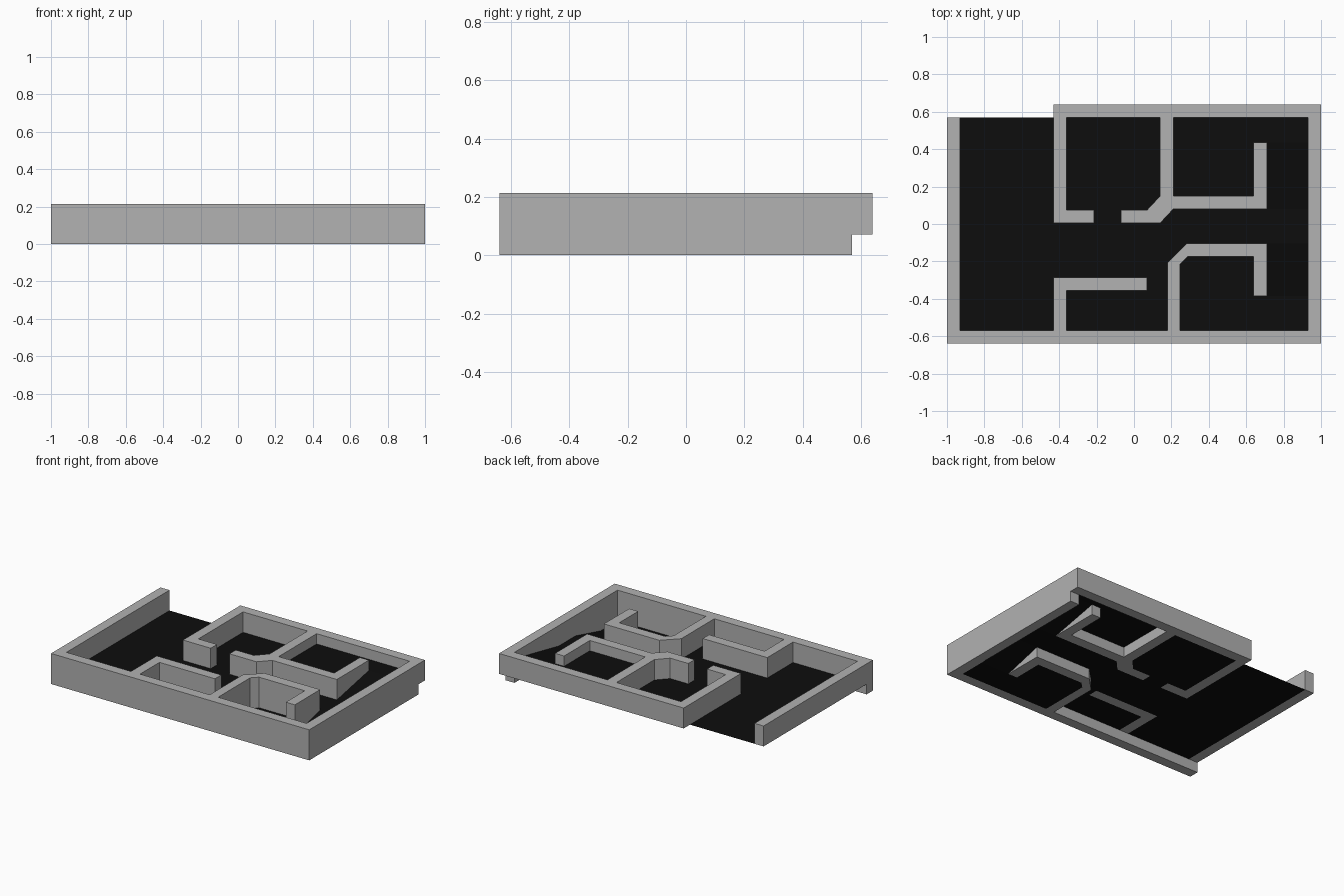
import bpy, bmesh

if "Cube" in bpy.data.objects:
    bpy.data.objects.remove(bpy.data.objects["Cube"])

TOP, MID, HIGH = 0.214, 0.071, 0.142   # wall top, main floor, raised floor
FR, BK = -0.57, 0.57                   # inner faces of front and back walls


def material(name, v):
    m = bpy.data.materials.new(name)
    m.diffuse_color = (v, v, v, 1)
    m.use_nodes = True
    m.node_tree.nodes["Principled BSDF"].inputs["Base Color"].default_value = m.diffuse_color
    return m


wall_grey = material("wall grey", 0.445)
floor_black = material("floor black", 0.004)


def finish(name, bm, mat):
    me = bpy.data.meshes.new(name)
    bm.to_mesh(me)
    bm.free()
    me.materials.append(mat)
    ob = bpy.data.objects.new(name, me)
    bpy.context.collection.objects.link(ob)
    return ob


def wall(name, pts, z0):
    """Plan outline raised from z0 to the common wall top."""
    bm = bmesh.new()
    face = bm.faces.new([bm.verts.new((x, y, z0)) for x, y in pts])
    ext = bmesh.ops.extrude_face_region(bm, geom=[face])["geom"]
    verts = [g for g in ext if isinstance(g, bmesh.types.BMVert)]
    bmesh.ops.translate(bm, verts=verts, vec=(0, 0, TOP - z0))
    if not any(f.normal.z < 0 and f.calc_center_median().z < z0 + 1e-4 for f in bm.faces):
        pass
    bmesh.ops.recalc_face_normals(bm, faces=bm.faces)
    finish(name, bm, wall_grey)


def rect(x0, x1, y0, y1):
    return [(x0, y0), (x1, y0), (x1, y1), (x0, y1)]


def floor(name, pts, height):
    """Thin sheet; height is a function of y so ramps use the same helper."""
    bm = bmesh.new()
    f = bm.faces.new([bm.verts.new((x, y, height(y))) for x, y in pts])
    f.normal_update()
    if f.normal.z < 0:
        f.normal_flip()
    finish(name, bm, floor_black)


# Outer walls: front and right reach the ground, back and left start at main floor level
wall("front_wall", rect(-1, 1, -0.64, FR), 0)
wall("right_wall", rect(0.93, 1, FR, BK), 0)
wall("left_wall", rect(-1, -0.93, FR, BK), MID)
wall("back_wall", rect(-0.43, 1, BK, 0.64), MID)

# Inner partitions
wall("back_left_partition",
     [(-0.43, 0.005), (-0.215, 0.005), (-0.215, 0.075), (-0.36, 0.075),
      (-0.36, BK), (-0.43, BK)], MID)
wall("back_right_partition",
     [(-0.07, 0.005), (0.14, 0.005), (0.21, 0.08), (0.71, 0.08), (0.71, 0.435),
      (0.64, 0.435), (0.64, 0.15), (0.21, 0.15), (0.21, BK), (0.14, BK),
      (0.14, 0.15), (0.07, 0.075), (-0.07, 0.075)], MID)
wall("front_left_partition",
     [(-0.43, FR), (-0.36, FR), (-0.36, -0.355), (0.07, -0.355),
      (0.07, -0.285), (-0.43, -0.285)], MID)
wall("front_right_partition",
     [(0.18, FR), (0.245, FR), (0.245, -0.215), (0.285, -0.175), (0.64, -0.175),
      (0.64, -0.385), (0.71, -0.385), (0.71, -0.105), (0.28, -0.105),
      (0.18, -0.205)], 0)

# Main floor, following the wall faces around hall, corridor and two rooms
floor("main_floor",
      [(-0.93, FR), (-0.43, FR), (-0.43, -0.285), (0.07, -0.285), (0.07, -0.355),
       (-0.36, -0.355), (-0.36, FR), (0.18, FR), (0.18, -0.205), (0.28, -0.105),
       (0.93, -0.105), (0.93, 0.08), (0.21, 0.08), (0.14, 0.005), (-0.07, 0.005),
       (-0.07, 0.075), (0.07, 0.075), (0.14, 0.15), (0.14, BK), (-0.36, BK),
       (-0.36, 0.075), (-0.215, 0.075), (-0.215, 0.005), (-0.43, 0.005),
       (-0.43, BK), (-0.93, BK)], lambda y: MID)

# Sunken front room and raised back room
floor("sunken_floor",
      [(0.245, FR), (0.93, FR), (0.93, -0.385), (0.64, -0.385), (0.64, -0.175),
       (0.285, -0.175), (0.245, -0.215)], lambda y: 0)
floor("raised_floor",
      [(0.21, 0.15), (0.64, 0.15), (0.64, 0.435), (0.93, 0.435), (0.93, BK),
       (0.21, BK)], lambda y: HIGH)

# Ramps joining the landing to both rooms
floor("lower_ramp", rect(0.71, 0.93, -0.385, -0.105),
      lambda y: MID * (y + 0.385) / 0.28)
floor("upper_ramp", rect(0.71, 0.93, 0.08, 0.435),
      lambda y: MID + MID * (y - 0.08) / 0.355)
